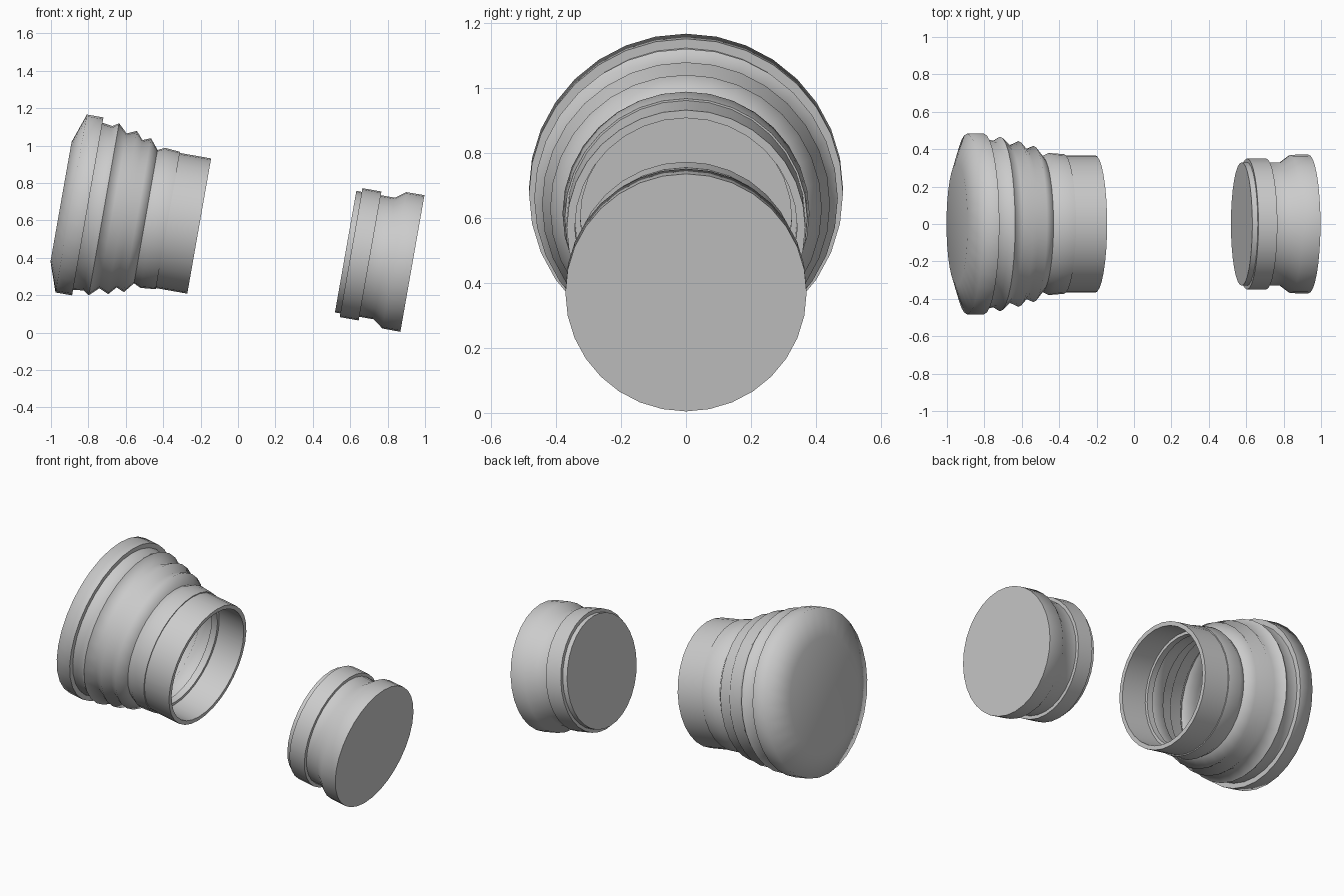
import bpy, bmesh
from math import radians, sin, cos, pi
from mathutils import Matrix

SIDES = 32
TILT = radians(100)      # local +z runs along the shared, dipping axis

cube = bpy.data.objects.get("Cube")
if cube:
    bpy.data.objects.remove(cube, do_unlink=True)

grey = bpy.data.materials.new("light grey")
grey.use_nodes = True
colour = (0.6, 0.6, 0.6, 1)
grey.diffuse_color = colour
grey.node_tree.nodes["Principled BSDF"].inputs["Base Color"].default_value = colour


def lathe(name, profile, centre):
    """Turn (distance along axis, radius) points into a solid with capped ends."""
    bm = bmesh.new()
    rings = []
    for s, r in profile:
        rings.append([bm.verts.new((r * cos(2 * pi * i / SIDES),
                                    r * sin(2 * pi * i / SIDES), s))
                      for i in range(SIDES)])
    for a, b in zip(rings, rings[1:]):
        for i in range(SIDES):
            j = (i + 1) % SIDES
            bm.faces.new((a[i], a[j], b[j], b[i]))
    bm.faces.new(rings[0][::-1])
    bm.faces.new(rings[-1])
    bmesh.ops.recalc_face_normals(bm, faces=bm.faces)
    mesh = bpy.data.meshes.new(name)
    bm.to_mesh(mesh)
    bm.free()
    mesh.materials.append(grey)
    obj = bpy.data.objects.new(name, mesh)
    bpy.context.collection.objects.link(obj)
    obj.matrix_world = Matrix.Translation(centre) @ Matrix.Rotation(TILT, 4, 'Y')
    bpy.ops.object.select_all(action='DESELECT')
    obj.select_set(True)
    bpy.context.view_layer.objects.active = obj
    bpy.ops.object.shade_smooth_by_angle(angle=radians(75))
    return obj


# Housing: rounded back, ribbed sleeve and neck, then the hollow inside
back = [(-0.75, 0.325), (-0.695, 0.483), (-0.605, 0.483), (-0.605, 0.454)]
ribs = [(-0.55, 0.446), (-0.517, 0.467), (-0.468, 0.42), (-0.416, 0.443),
        (-0.378, 0.4), (-0.335, 0.418), (-0.29, 0.362), (-0.252, 0.38)]
neck = [(-0.17, 0.373), (-0.17, 0.367), (0, 0.367)]
mouth = [(0, 0.342), (-0.17, 0.342), (-0.17, 0.325), (-0.21, 0.325), (-0.21, 0.34)]
inner_ribs = [(s, r - 0.035) for s, r in reversed(ribs[:-1])]
floor = [(-0.605, 0.42), (-0.68, 0.42)]
lathe("ribbed_housing", back + ribs + neck + mouth + inner_ribs + floor,
      (-0.2075, 0, 0.57))

# Plug: short lip, collar, groove and flared head
lip = [(-0.3625, 0.33), (-0.333, 0.33)]
collar = [(-0.333, 0.35), (-0.23, 0.35)]
groove = [(-0.23, 0.33), (-0.152, 0.33)]
head = [(-0.098, 0.37), (0, 0.371)]
lathe("plug", lip + collar + groove + head, (0.9325, 0, 0.37))
